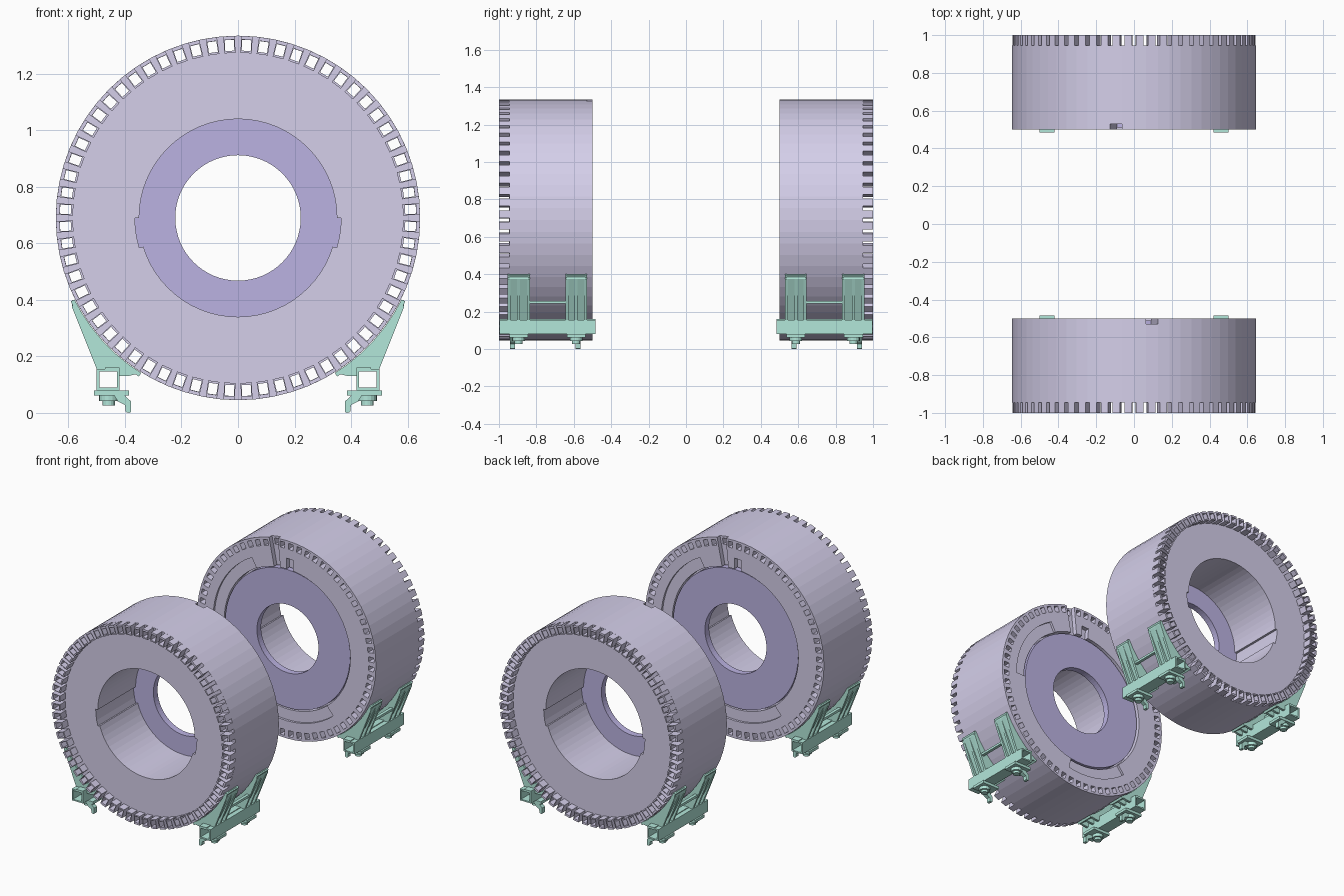
import bpy, bmesh, math
from mathutils import Matrix

if "Cube" in bpy.data.objects:
    bpy.data.objects.remove(bpy.data.objects["Cube"])

N, CZ = 64, 0.69
STEP = 2 * math.pi / N
H = STEP / 2


def material(name, rgb):
    m = bpy.data.materials.new(name)
    m.diffuse_color = (*rgb, 1)
    m.use_nodes = True
    m.node_tree.nodes["Principled BSDF"].inputs["Base Color"].default_value = m.diffuse_color
    return m


LILAC = material("lilac", (0.66, 0.62, 0.82))
VIOLET = material("violet", (0.50, 0.45, 0.76))
GREEN = material("green", (0.45, 0.80, 0.70))


def prism(bm, pts, y0, y1):
    """Extrude an (x, z) outline from y0 to y1."""
    a = [bm.verts.new((x, y0, z)) for x, z in pts]
    b = [bm.verts.new((x, y1, z)) for x, z in pts]
    bm.faces.new(a)
    bm.faces.new(b[::-1])
    n = len(pts)
    for i in range(n):
        j = (i + 1) % n
        bm.faces.new((a[i], b[i], b[j], a[j]))


def box(bm, x0, x1, y0, y1, z0, z1):
    prism(bm, [(x0, z0), (x1, z0), (x1, z1), (x0, z1)], y0, y1)


def tube(bm, x0, x1, y0, y1, z0, z1, t):
    box(bm, x0, x1, y0, y1, z0, z0 + t)
    box(bm, x0, x1, y0, y1, z1 - t, z1)
    box(bm, x0, x0 + t, y0, y1, z0 + t, z1 - t)
    box(bm, x1 - t, x1, y0, y1, z0 + t, z1 - t)


def finish(bm, name, mat):
    """Make the rear object and its half-turned front copy."""
    bmesh.ops.recalc_face_normals(bm, faces=bm.faces)
    me = bpy.data.meshes.new(name)
    bm.to_mesh(me)
    bm.free()
    me.materials.append(mat)
    for side, turn in (("rear", 0), ("front", math.pi)):
        ob = bpy.data.objects.new(f"{side}_{name}", me)
        ob.rotation_euler.z = turn
        bpy.context.collection.objects.link(ob)


# Barrel of 64 wedge modules with hollow rim girders and end fingers
bm = bmesh.new()
for k in range(N):
    a = (k + 0.5) * STEP
    ca, sa = math.cos(a), math.sin(a)

    def cell(pts, y0, y1):
        prism(bm, [(u * ca - t * sa, CZ + u * sa + t * ca) for u, t in pts], y0, y1)

    def wedge(r0, r1, y0, y1):
        c, s = math.cos(H), math.sin(H)
        cell([(r0 * c, -r0 * s), (r1 * c, -r1 * s), (r1 * c, r1 * s), (r0 * c, r0 * s)], y0, y1)

    end = 0.53 if k == 17 else 0.5                      # keyway module
    step = end
    if 21 <= k <= 31 or 46 <= k <= 54:                  # shallow arc recesses
        step = 0.515
    if k == 15:
        step = 0.53
    bore = 0.365 if k in (32, 33, 34, 61, 62, 63) else 0.35   # side notches in bore
    wedge(bore, 0.46, 0.555, 0.945)
    if step == end:
        wedge(0.46, 0.592, end, 0.945)
    else:
        wedge(0.46, 0.53, step, 0.945)
        wedge(0.53, 0.592, end, 0.945)
    wedge(0.631, 0.645, end, 0.945)
    tn = math.tan(H)
    for s in (-1, 1):
        cell([(0.591, s * 0.016), (0.631, s * 0.016),
              (0.631, s * 0.631 * tn), (0.591, s * 0.591 * tn)], end, 0.945)
    # hollow finger past the end face
    for u0, u1, t0, t1 in ((0.631, 0.644, -0.02, 0.02), (0.584, 0.592, -0.02, 0.02),
                           (0.592, 0.631, -0.02, -0.016), (0.592, 0.631, 0.016, 0.02)):
        cell([(u0, t0), (u1, t0), (u1, t1), (u0, t1)], 0.945, 1.0)
finish(bm, "barrel_modules", LILAC)

# Shield disc set in the inner end
bm = bmesh.new()
rings = []
for r, y in ((0.222, 0.512), (0.45, 0.512), (0.45, 0.555), (0.222, 0.555)):
    rings.append([bm.verts.new((r * math.cos(i * STEP), y, CZ + r * math.sin(i * STEP)))
                  for i in range(N)])
for j in range(4):
    p, q = rings[j], rings[(j + 1) % 4]
    for i in range(N):
        m = (i + 1) % N
        bm.faces.new((p[i], p[m], q[m], q[i]))
finish(bm, "shield_disc", VIOLET)


# Saddle supports under both sides of each barrel
def arc(r, d0, d1, n=6):
    return [(r * math.cos(math.radians(d0 + (d1 - d0) * i / n)),
             CZ + r * math.sin(math.radians(d0 + (d1 - d0) * i / n))) for i in range(n + 1)]


bm = bmesh.new()
tube(bm, -0.5, -0.42, 0.485, 0.998, 0.08, 0.155, 0.009)      # box beam
box(bm, -0.47, -0.42, 0.485, 0.998, 0.155, 0.16)
fin = arc(0.647, 206.5, 238) + [(-0.39, 0.13), (-0.42, 0.13), (-0.42, 0.155),
                               (-0.5, 0.155), (-0.588, 0.375)]
pad = arc(0.647, 206.5, 238) + arc(0.662, 238, 206.5)
web = [(-0.588, 0.375), (-0.585, 0.40), (-0.57, 0.37), (-0.45, 0.155), (-0.48, 0.155)]
for y0, y1 in ((0.53, 0.645), (0.835, 0.955)):
    mid = (y0 + y1) / 2
    prism(bm, pad, y0, y1)
    prism(bm, web, y0 + 0.01, y1 - 0.01)
    for y in (y0, mid - 0.008, y1 - 0.016):
        prism(bm, fin, y, y + 0.016)
    # base plate, adjuster and hooked foot
    fy = 0.578 if y0 < 0.7 else 0.928
    box(bm, -0.51, -0.385, mid - 0.05, mid + 0.05, 0.062, 0.08)
    for r, z0, z1 in ((0.034, 0.042, 0.062), (0.022, 0.026, 0.042)):
        bmesh.ops.create_cone(bm, cap_ends=True, segments=16, radius1=r, radius2=r, depth=z1 - z0,
                              matrix=Matrix.Translation((-0.458, mid, (z0 + z1) / 2)))
    prism(bm, [(-0.44, 0.065), (-0.405, 0.065), (-0.378, 0.04), (-0.378, 0.003), (-0.385, 0.0),
               (-0.397, 0.003), (-0.4, 0.028), (-0.425, 0.04)], fy - 0.014, fy + 0.014)
# tie bar between the brackets
box(bm, -0.535, -0.515, 0.64, 0.84, 0.243, 0.258)
other = bmesh.ops.duplicate(bm, geom=bm.verts[:] + bm.edges[:] + bm.faces[:])["geom"]
for v in other:
    if isinstance(v, bmesh.types.BMVert):
        v.co.x *= -1
finish(bm, "saddle_supports", GREEN)
